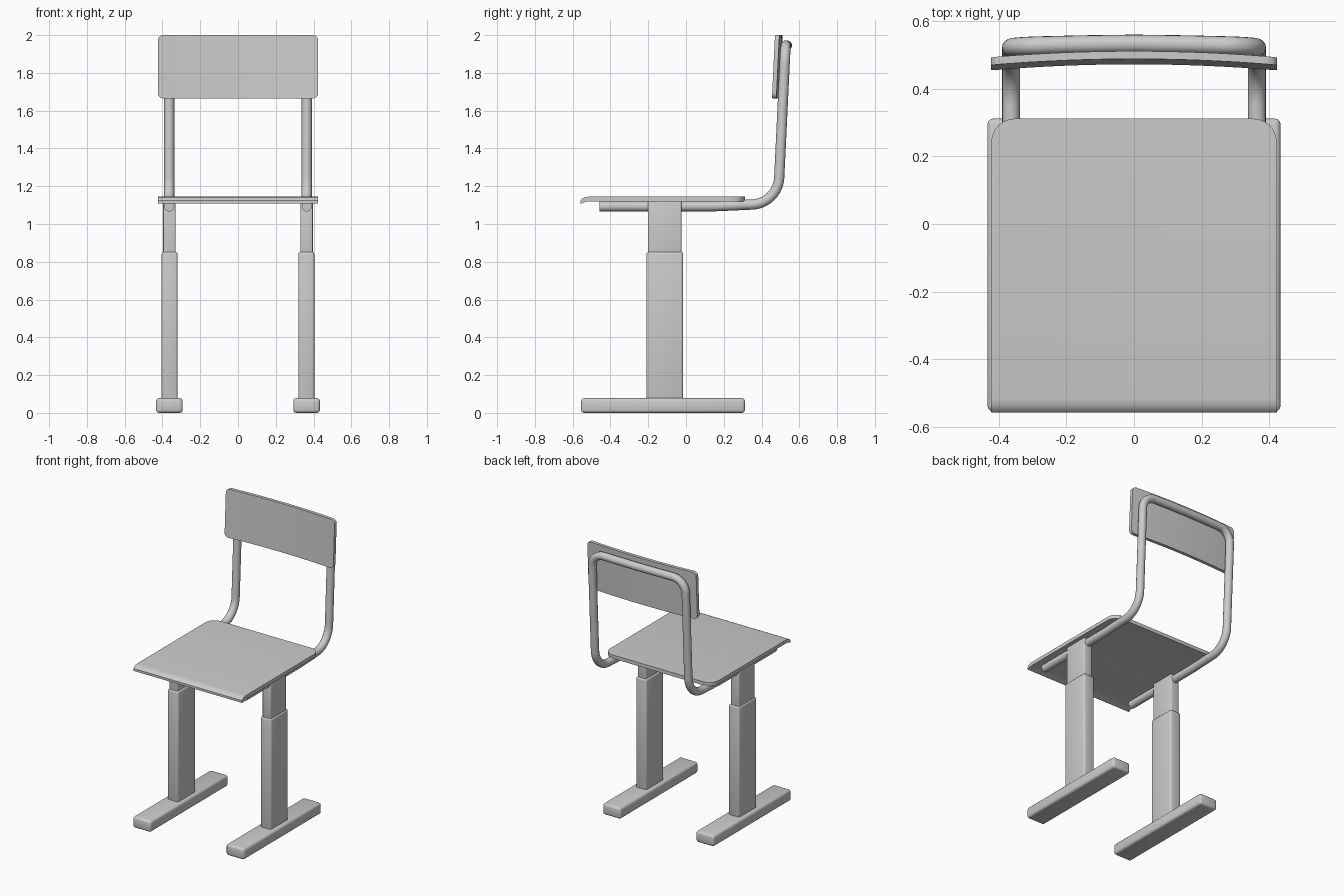
import bpy, bmesh, math
from mathutils import Vector

if "Cube" in bpy.data.objects:
    bpy.data.objects.remove(bpy.data.objects["Cube"])


def finish(name, bm, angle=35):
    bmesh.ops.recalc_face_normals(bm, faces=bm.faces)
    mesh = bpy.data.meshes.new(name)
    bm.to_mesh(mesh)
    bm.free()
    ob = bpy.data.objects.new(name, mesh)
    bpy.context.collection.objects.link(ob)
    smooth(ob, angle)
    return ob


def smooth(ob, angle=35):
    bpy.ops.object.select_all(action='DESELECT')
    ob.select_set(True)
    bpy.context.view_layer.objects.active = ob
    bpy.ops.object.shade_smooth_by_angle(angle=math.radians(angle))


def prism(name, pts, vec, corner, radius):
    """Extrude a profile and round the edges picked by corner(a, b)."""
    bm = bmesh.new()
    face = bm.faces.new([bm.verts.new(p) for p in pts])
    new = bmesh.ops.extrude_face_region(bm, geom=[face], use_keep_orig=True)['geom']
    bmesh.ops.translate(bm, vec=vec, verts=[g for g in new if isinstance(g, bmesh.types.BMVert)])
    edges = [e for e in bm.edges if corner(e.verts[0].co, e.verts[1].co)]
    bmesh.ops.bevel(bm, geom=edges, offset=radius, segments=6, profile=0.5, affect='EDGES')
    return finish(name, bm)


def box(name, lo, hi, bevel):
    bm = bmesh.new()
    bmesh.ops.create_cube(bm, size=1)
    lo, hi = Vector(lo), Vector(hi)
    for v in bm.verts:
        v.co = (lo + hi) / 2 + v.co * (hi - lo)
    bmesh.ops.bevel(bm, geom=bm.edges[:], offset=bevel, segments=3, profile=0.5, affect='EDGES')
    return finish(name, bm, 40)


def rounded_path(pts, steps=10):
    """Replace corners (point, radius) of a polyline by arcs."""
    out = [Vector(pts[0][0])]
    for (a, _), (b, r), (c, _) in zip(pts, pts[1:], pts[2:]):
        a, b, c = Vector(a), Vector(b), Vector(c)
        if not r:
            out.append(b)
            continue
        u, w = (a - b).normalized(), (c - b).normalized()
        half = u.angle(w) / 2
        mid = b + (u + w).normalized() * r / math.sin(half)
        p, q = b + u * r / math.tan(half) - mid, b + w * r / math.tan(half) - mid
        total = p.angle(q)
        for i in range(steps + 1):
            t = i / steps
            out.append(mid + (p * math.sin((1 - t) * total) + q * math.sin(t * total)) / math.sin(total))
    out.append(Vector(pts[-1][0]))
    return out


# Feet and telescopic legs
for side, s in (("left", -1), ("right", 1)):
    def part(name, x0, x1, y0, y1, z0, z1, bevel):
        xs = sorted((s * x0, s * x1))
        box(f"{side}_{name}", (xs[0], y0, z0), (xs[1], y1, z1), bevel)
    part("foot", 0.293, 0.434, -0.555, 0.312, 0.0, 0.078, 0.016)
    part("lower_leg", 0.32, 0.404, -0.21, -0.015, 0.06, 0.853, 0.012)
    part("upper_leg", 0.33, 0.396, -0.202, -0.024, 0.80, 1.125, 0.008)

# Seat with a turned-down front lip and rounded rear corners
section = [(0.312, 1.12), (0.312, 1.145), (-0.515, 1.145), (-0.535, 1.142), (-0.55, 1.134),
           (-0.558, 1.124), (-0.558, 1.108), (-0.548, 1.11), (-0.535, 1.117), (-0.515, 1.12)]
prism("seat", [(-0.423, y, z) for y, z in section], (0.846, 0, 0),
      lambda a, b: a.y > 0.3 and b.y > 0.3 and abs(a.x - b.x) < 1e-4, 0.07)

# Bent tube frame running under the seat and behind the backrest
half = [((0.364, -0.457, 1.093), 0), ((0.364, 0.15, 1.094), 0), ((0.364, 0.487, 1.109), 0.15),
        ((0.364, 0.527, 1.945), 0.095), ((0.15, 0.532, 1.945), 0), ((0, 0.534, 1.945), 0)]
path = rounded_path(half + [((-p[0], p[1], p[2]), r) for p, r in half[-2::-1]])
curve = bpy.data.curves.new("tube_frame", 'CURVE')
curve.dimensions = '3D'
curve.bevel_depth = 0.027
curve.bevel_resolution = 6
curve.use_fill_caps = True
spline = curve.splines.new('POLY')
spline.points.add(len(path) - 1)
for sp, p in zip(spline.points, path):
    sp.co = (*p, 1)
tube = bpy.data.objects.new("tube_frame", curve)
bpy.context.collection.objects.link(tube)
bpy.context.view_layer.objects.active = tube
tube.select_set(True)
for other in list(bpy.context.selected_objects):
    other.select_set(other == tube)
bpy.ops.object.convert(target='MESH')
smooth(bpy.context.object)

# Curved, slightly reclined backrest
N = 16
xs = [0.424 * (2 * i / N - 1) for i in range(N + 1)]
bow = lambda x: -0.018 * (x / 0.424) ** 2
arc = [(x, 0.473 + bow(x), 1.665) for x in xs] + [(x, 0.496 + bow(x), 1.665) for x in reversed(xs)]
prism("backrest", arc, (0, 0.016, 0.335),
      lambda a, b: abs(a.x) > 0.42 and abs(b.x) > 0.42 and abs(a.z - b.z) < 1e-4, 0.028)
